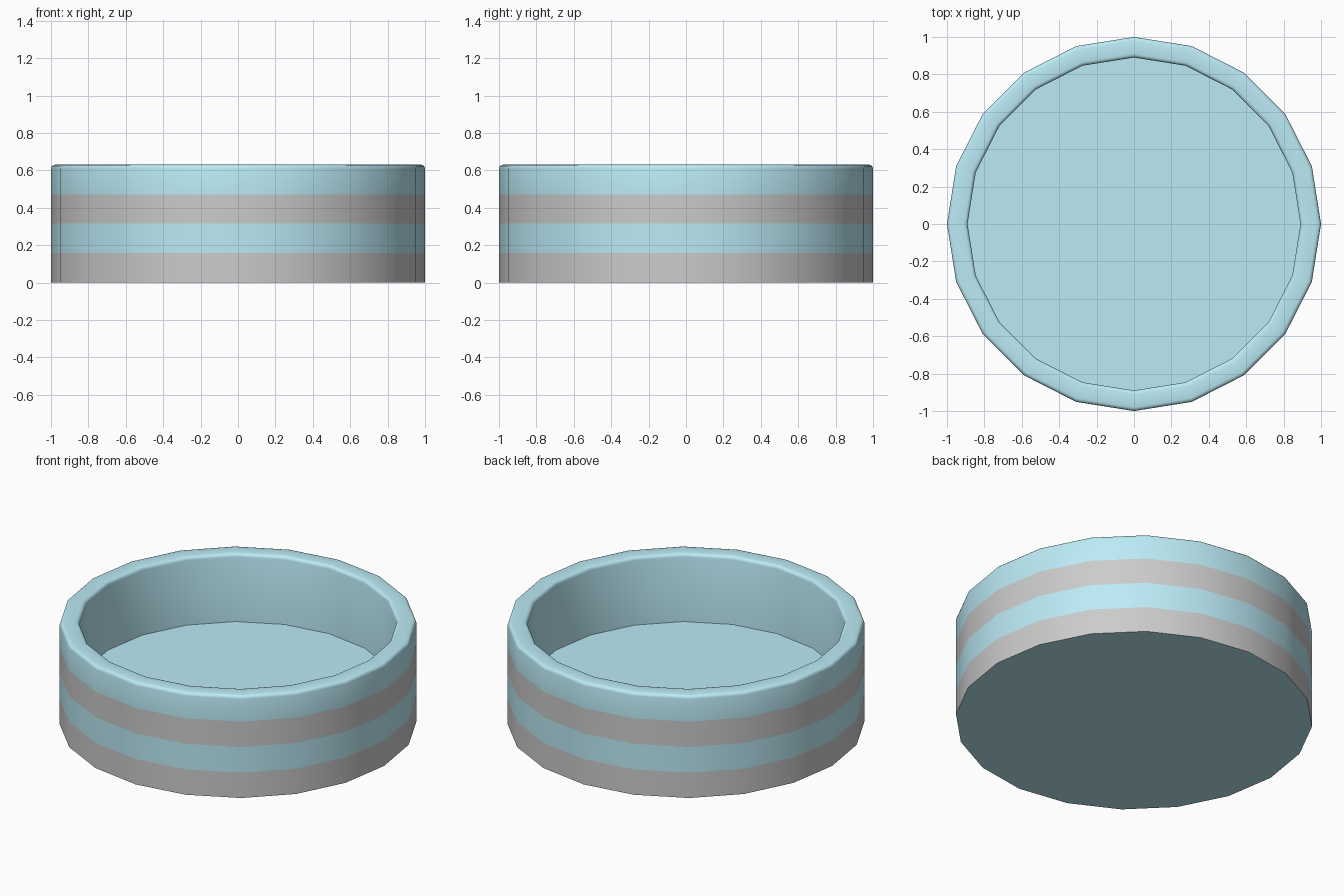
import bpy, bmesh
from math import sin, cos, pi

if "Cube" in bpy.data.objects:
    bpy.data.objects.remove(bpy.data.objects["Cube"])

SIDES = 20
R_OUT, R_IN, HEIGHT, FLOOR, ROUND = 1.0, 0.89, 0.63, 0.21, 0.02


def material(name, rgb):
    m = bpy.data.materials.new(name)
    m.diffuse_color = (*rgb, 1)
    m.use_nodes = True
    m.node_tree.nodes["Principled BSDF"].inputs["Base Color"].default_value = m.diffuse_color
    return m


def arc(cx, a0, a1, steps=3):
    """Rounded corner of the rim as profile points."""
    out = []
    for i in range(steps + 1):
        a = a0 + (a1 - a0) * i / steps
        out.append((cx + ROUND * cos(a), HEIGHT - ROUND + ROUND * sin(a)))
    return out


# Wall profile from the outer foot, over the rounded rim, down to the floor
stripes = [(R_OUT, z) for z in (0.0, 0.157, 0.315, 0.472)]
profile = (stripes + arc(R_OUT - ROUND, 0, pi / 2)
           + arc(R_IN + ROUND, pi / 2, pi) + [(R_IN, FLOOR)])

bm = bmesh.new()
rings = [[bm.verts.new((r * cos(2 * pi * k / SIDES), r * sin(2 * pi * k / SIDES), z))
          for k in range(SIDES)] for r, z in profile]

# Walls: the lowest and third bands are grey, everything else blue
for i, (lo, hi) in enumerate(zip(rings, rings[1:])):
    for k in range(SIDES):
        n = (k + 1) % SIDES
        f = bm.faces.new((lo[k], lo[n], hi[n], hi[k]))
        f.material_index = 1 if i in (0, 2) else 0

# Underside and inner floor
bm.faces.new(rings[0][::-1])
bm.faces.new(rings[-1])

mesh = bpy.data.meshes.new("striped_dish")
bm.to_mesh(mesh)
bm.free()
mesh.materials.append(material("blue", (0.50, 0.83, 0.92)))
mesh.materials.append(material("grey", (0.8, 0.8, 0.8)))

dish = bpy.data.objects.new("striped_dish", mesh)
bpy.context.collection.objects.link(dish)
bpy.context.view_layer.objects.active = dish
dish.select_set(True)
bpy.ops.object.shade_smooth_by_angle(angle=pi / 6 + 0.02)
